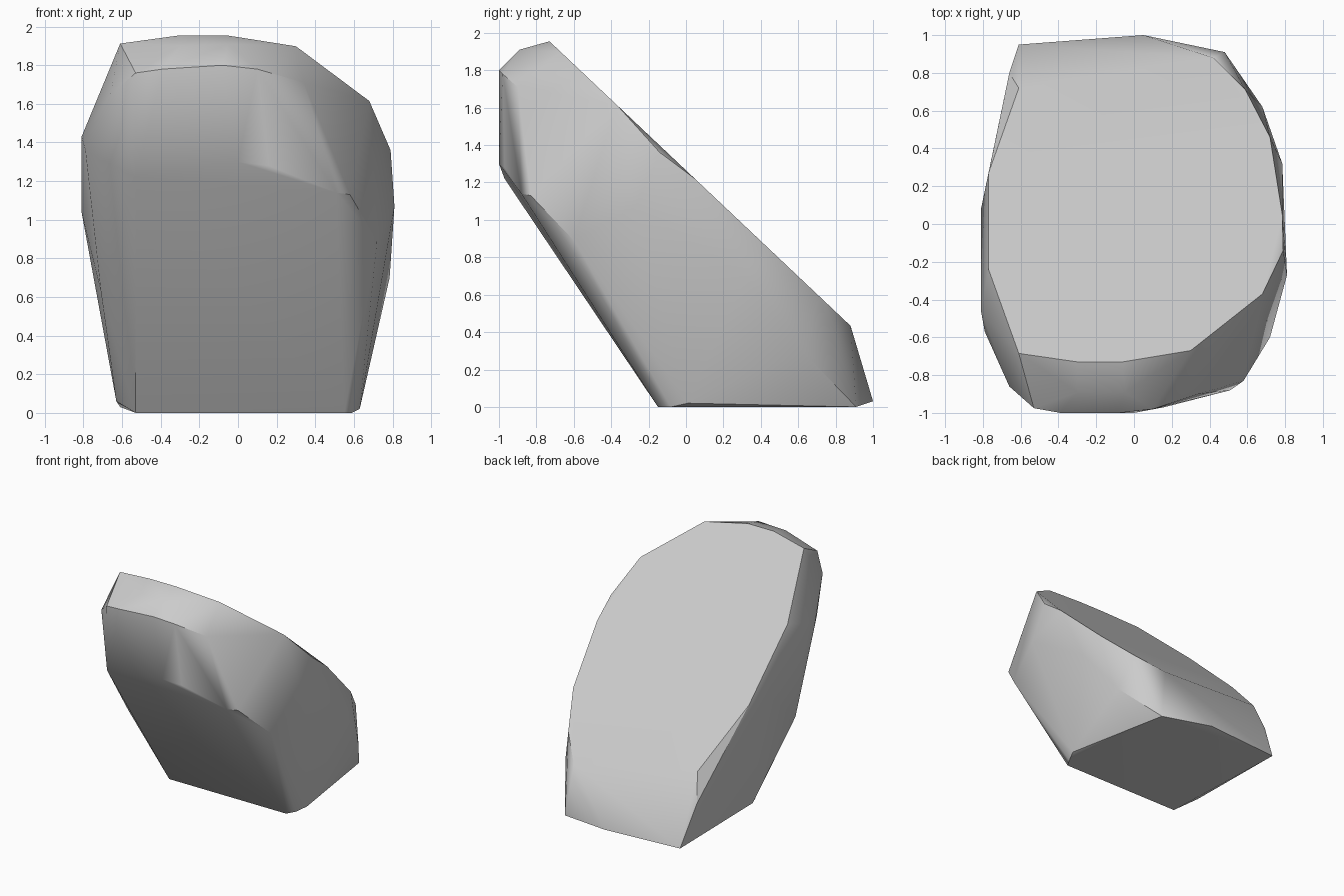
import bpy
import bmesh
import math

cube = bpy.data.objects.get("Cube")
if cube:
    bpy.data.objects.remove(cube, do_unlink=True)


def stone_material():
    mat = bpy.data.materials.new("stone grey")
    colour = (0.6, 0.6, 0.6, 1.0)
    mat.use_nodes = True
    mat.diffuse_color = colour
    shader = mat.node_tree.nodes["Principled BSDF"]
    shader.inputs["Base Color"].default_value = colour
    shader.inputs["Roughness"].default_value = 0.8
    return mat


def slope_height(y):
    return 1.265 - 0.945 * y


# Rim of the large sloped cut, lying exactly on one plane
rim = [(-0.61, -0.685), (-0.3, -0.73), (-0.06, -0.73), (0.3, -0.67),
       (0.68, -0.37), (0.785, 0.05), (0.72, 0.46), (0.59, 0.71),
       (0.42, 0.88), (-0.61, 0.72), (-0.77, 0.27), (-0.77, -0.24)]
points = [(x, y, slope_height(y)) for x, y in rim]

# Flat foot
points += [(-0.53, -0.15, 0), (0.55, -0.15, 0), (0.59, -0.08, 0), (0.63, 0.01, 0.02),
           (0.48, 0.91, 0), (0.05, 1, 0.03), (-0.61, 0.95, 0.03), (-0.63, 0.02, 0.06)]

# Blunt front band, upper then lower edge
points += [(-0.53, -0.975, 1.76), (-0.39, -1, 1.78), (-0.08, -1, 1.8),
           (0.1, -0.98, 1.78), (0.34, -0.9, 1.71), (-0.3, -0.89, 1.9), (-0.05, -0.89, 1.91),
           (-0.53, -0.97, 1.22), (0, -1, 1.3), (0.16, -0.97, 1.28),
           (0.51, -0.88, 1.14), (0.58, -0.83, 1.13), (0.72, -0.6, 0.89)]

# Bulging sides
points += [(0.81, -0.27, 1.07), (0.79, -0.14, 1.36), (0.785, 0.32, 0.7),
           (0.68, 0.62, 0.3), (0.68, -0.35, 0.55),
           (-0.81, -0.46, 1.43), (-0.81, 0.08, 1.04), (-0.79, -0.57, 1.36),
           (-0.66, -0.86, 1.65), (-0.71, -0.43, 0.63), (-0.66, 0.8, 0.36)]

# Boulder: hull of the corners with flat cuts merged
bm = bmesh.new()
for p in points:
    bm.verts.new(p)
hull = bmesh.ops.convex_hull(bm, input=bm.verts)
loose = [v for v in bm.verts if not v.link_faces]
bmesh.ops.delete(bm, geom=loose, context="VERTS")
bmesh.ops.dissolve_limit(bm, angle_limit=math.radians(2),
                         verts=bm.verts, edges=bm.edges)
bmesh.ops.recalc_face_normals(bm, faces=bm.faces)
mesh = bpy.data.meshes.new("boulder")
bm.to_mesh(mesh)
bm.free()
mesh.materials.append(stone_material())
boulder = bpy.data.objects.new("boulder", mesh)
bpy.context.collection.objects.link(boulder)

# Soft shading that keeps the broad cuts flat and their rims crisp
bpy.ops.object.select_all(action="DESELECT")
boulder.select_set(True)
bpy.context.view_layer.objects.active = boulder
bpy.ops.object.shade_smooth_by_angle(angle=math.radians(32))
weighted = boulder.modifiers.new("flat cuts", "WEIGHTED_NORMAL")
weighted.keep_sharp = True
